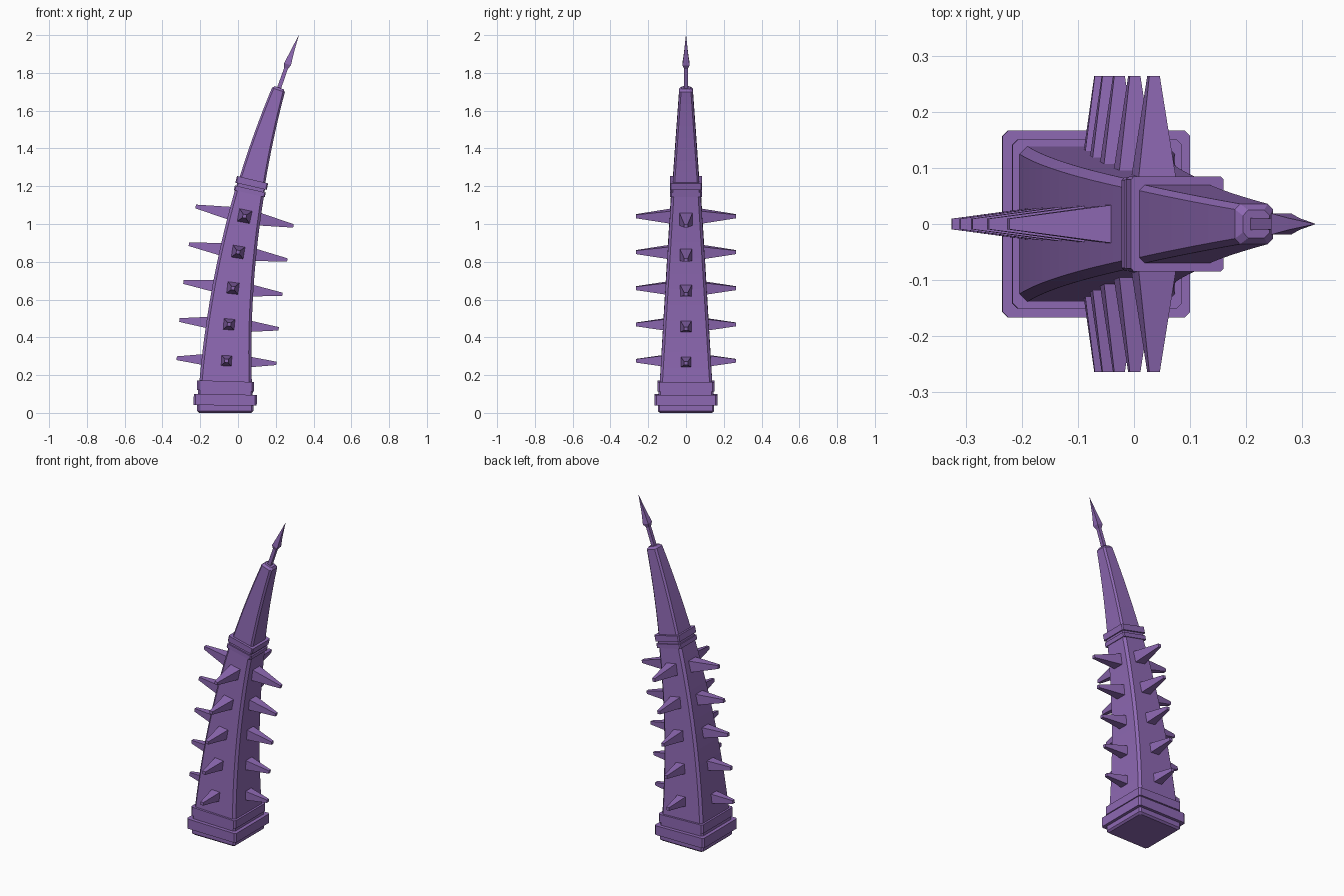
import bpy, bmesh, math

if "Cube" in bpy.data.objects:
    bpy.data.objects.remove(bpy.data.objects["Cube"])

R = 5.325      # bend radius of the leaning spine
X0 = -0.068    # spine position at the ground

mat = bpy.data.materials.new("purple")
mat.diffuse_color = (0.27, 0.14, 0.45, 1)
mat.use_nodes = True
mat.node_tree.nodes["Principled BSDF"].inputs["Base Color"].default_value = mat.diffuse_color


def bend(u, y, s):
    """Map straight tower space (s = height along spine) onto the arc."""
    t = s / R
    return (X0 + R - (R - u) * math.cos(t), y, (R - u) * math.sin(t))


def ring(h, c):
    """Square outline of half width h with chamfered corners c."""
    if c == 0:
        return [(h, -h), (h, h), (-h, h), (-h, -h)]
    k = h - c
    return [(h, -k), (h, k), (k, h), (-k, h), (-h, k), (-h, -k), (-k, -h), (k, -h)]


def finish(name, bm):
    bmesh.ops.remove_doubles(bm, verts=bm.verts, dist=1e-5)
    bmesh.ops.recalc_face_normals(bm, faces=bm.faces)
    me = bpy.data.meshes.new(name)
    bm.to_mesh(me)
    bm.free()
    me.materials.append(mat)
    ob = bpy.data.objects.new(name, me)
    bpy.context.collection.objects.link(ob)
    return ob


def loft(bm, rings):
    """Skin a list of equal-length point loops and cap both ends."""
    loops = [[bm.verts.new(p) for p in r] for r in rings]
    n = len(loops[0])
    for a, b in zip(loops, loops[1:]):
        for i in range(n):
            j = (i + 1) % n
            bm.faces.new((a[i], a[j], b[j], b[i]))
    bm.faces.new(loops[0][::-1])
    bm.faces.new(loops[-1])


def tower(name, profile, cut=0.01, steps=1):
    """Bent square column from (s, half width) pairs."""
    pts = []
    for (s0, h0), (s1, h1) in zip(profile, profile[1:]):
        n = steps if s1 - s0 > 0.2 else 1
        pts += [(s0 + (s1 - s0) * i / n, h0 + (h1 - h0) * i / n) for i in range(n)]
    pts.append(profile[-1])
    bm = bmesh.new()
    loft(bm, [[bend(u, y, s) for u, y in ring(h, cut)] for s, h in pts])
    return finish(name, bm)


# Stepped base
tower("base_foot", [(0, 0.138), (0.01, 0.149), (0.045, 0.149)])
tower("base_plinth", [(0.04, 0.167), (0.098, 0.167)])
tower("base_neck", [(0.09, 0.145), (0.12, 0.145)])
tower("base_band", [(0.117, 0.151), (0.168, 0.151)])

# Tapered shafts with the double collar between them
tower("lower_shaft", [(0.16, 0.139), (1.18, 0.078)], 0.014, 12)
tower("collar_lower", [(1.17, 0.084), (1.195, 0.084)], 0.006)
tower("collar_neck", [(1.19, 0.076), (1.215, 0.076)], 0.006)
tower("collar_upper", [(1.21, 0.085), (1.246, 0.085)], 0.006)
tower("upper_shaft", [(1.24, 0.07), (1.74, 0.036), (1.753, 0.025)], 0.01, 8)

# Finial: square rod and pointed head
tower("finial_rod", [(1.74, 0.011), (1.88, 0.010)], 0)
tower("finial_head", [(1.862, 0.010), (1.885, 0.019), (1.95, 0.0105), (2.052, 0.0004)], 0)

# Five tiers of spikes, one on each of the four faces
bm = bmesh.new()
for tier in range(5):
    s = 0.276 + 0.193 * tier
    for dx, dy in ((1, 0), (0, 1), (-1, 0), (0, -1)):
        rings = []
        for d, w in ((0.03, 0.041), (0.264, 0.0095)):
            rings.append([bend(dx * d - dy * a, dy * d + dx * a, s + b) for a, b in ring(w, 0)])
        loft(bm, rings)
finish("spikes", bm)
